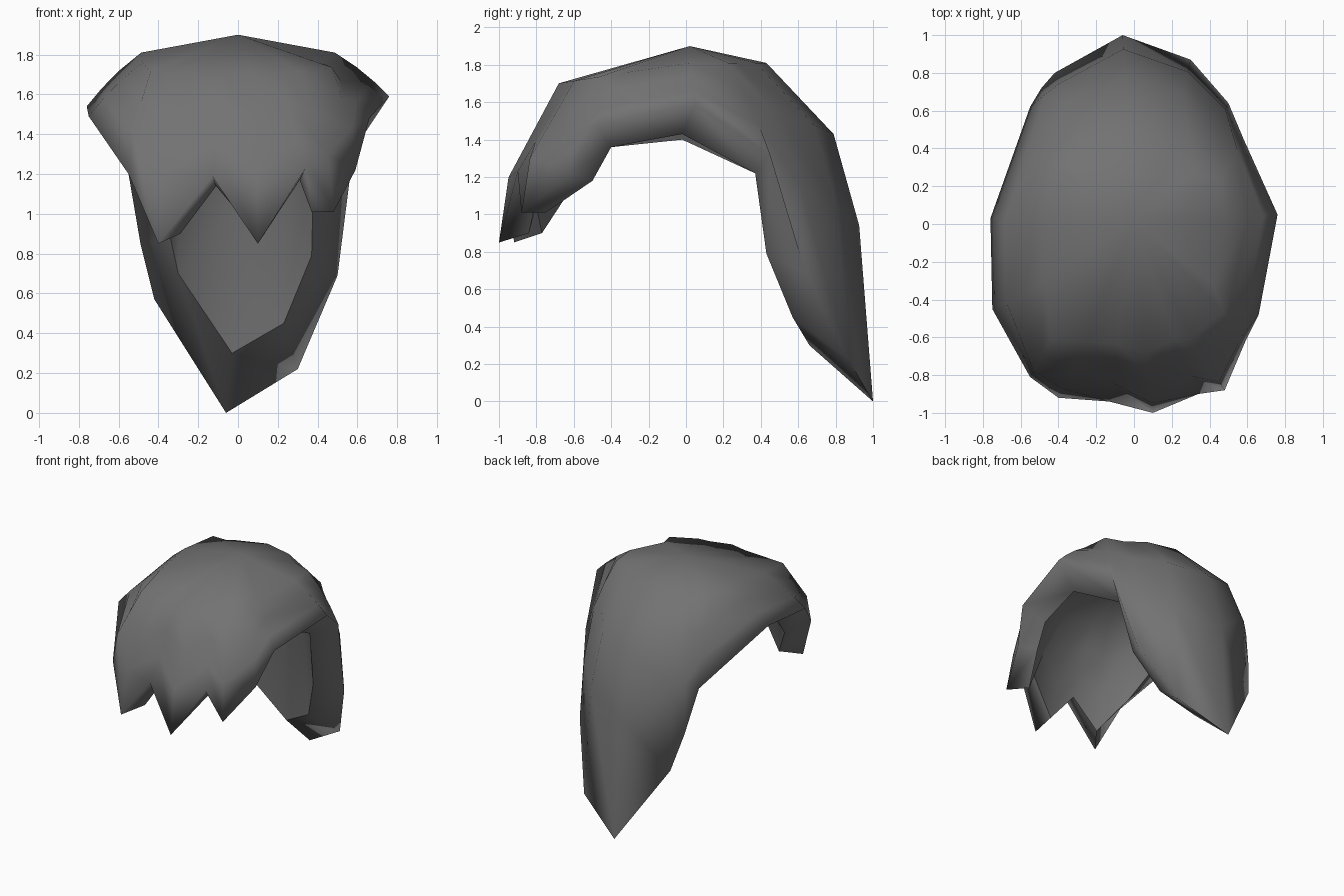
import bpy, bmesh
from mathutils import Vector

if "Cube" in bpy.data.objects:
    bpy.data.objects.remove(bpy.data.objects["Cube"])

# Outer hem of the hair, walking round from the centre fringe tip to the right
OUTER = [(.10, -1.0, .85), (.34, -.90, 1.23), (.48, -.88, 1.01), (.59, -.62, 1.22),
         (.66, -.48, 1.48), (.76, .05, 1.59), (.58, .45, 1.32), (.50, .64, .69),
         (.30, .87, .22), (-.06, 1.0, 0), (-.42, .80, .57), (-.49, .72, .85),
         (-.55, .62, 1.20), (-.76, .03, 1.54), (-.75, -.45, 1.49), (-.55, -.81, 1.20),
         (-.40, -.92, .85), (-.13, -.94, 1.19)]
# Matching inner hem, which gives the thickness of the locks
INNER = [(.09, -.84, .90), (.31, -.78, 1.17), (.37, -.75, 1.01), (.50, -.50, 1.18),
         (.51, -.40, 1.36), (.56, -.02, 1.43), (.38, .37, 1.22), (.37, .43, .79),
         (.23, .57, .45), (-.03, .66, .30), (-.30, .50, .70), (-.34, .42, .88),
         (-.37, .37, 1.22), (-.56, -.02, 1.40), (-.53, -.40, 1.36), (-.46, -.60, 1.16),
         (-.29, -.77, .90), (-.11, -.82, 1.14)]
# How each strand falls: (outward, downward) share at two points between crown and hem
FRINGE = [(.42, .295), (.84, .59)]
STRAIGHT = [(.33, .33), (.67, .67)]
SIDE = [(.40, .33), (.73, .67)]
NAPE = [(.63, .21), (.87, .48)]
CORNER = [(.56, .24), (.91, .58)]
FALL = [FRINGE, STRAIGHT, FRINGE, FRINGE, SIDE, SIDE, SIDE, CORNER, NAPE, NAPE,
        NAPE, CORNER, SIDE, SIDE, SIDE, FRINGE, FRINGE, STRAIGHT]


def strand(i, hem, drop):
    """Points from the crown outline down to one hem point."""
    x, y, z = hem
    # the crown outline is squared off at its four corners
    fx = .8 if i in (3, 6, 12, 15) else .64
    fy = (.75 if i in (3, 15) else .68) if y < 0 else (.5 if i in (6, 12) else .43)
    top = Vector((fx * x, fy * y, 1.81 - .16 * max(0, -fy * y) - drop))
    d = Vector(hem) - top
    mids = [top + Vector((d.x * out, d.y * out, d.z * down)) for out, down in FALL[i]]
    return [top] + mids + [Vector(hem)]


def shell(bm, hems, drop):
    """Dome of strands closed at the crown; returns its hem ring."""
    peak = bm.verts.new((0, .02, 1.90 - drop))
    cols = [[bm.verts.new(p) for p in strand(i, h, drop)] for i, h in enumerate(hems)]
    for a, b in zip(cols, cols[1:] + cols[:1]):
        bm.faces.new((peak, a[0], b[0]))
        for k in range(3):
            bm.faces.new((a[k], a[k + 1], b[k + 1], b[k]))
    return [c[-1] for c in cols]


# Hair: outer and inner shells joined along the hem
bm = bmesh.new()
outer = shell(bm, OUTER, 0)
inner = shell(bm, INNER, .1)
for i in range(len(outer)):
    j = (i + 1) % len(outer)
    bm.faces.new((outer[i], inner[i], inner[j], outer[j]))
bmesh.ops.recalc_face_normals(bm, faces=bm.faces[:])
# Crisp edge where the locks turn inside
for i in range(len(inner)):
    bm.edges.get((inner[i], inner[(i + 1) % len(inner)])).smooth = False
mesh = bpy.data.meshes.new("hair")
bm.to_mesh(mesh)
bm.free()
hair = bpy.data.objects.new("hair", mesh)
bpy.context.collection.objects.link(hair)

# Dark grey hair colour
grey = bpy.data.materials.new("dark_grey")
grey.diffuse_color = (.17, .17, .17, 1)
grey.use_nodes = True
grey.node_tree.nodes["Principled BSDF"].inputs["Base Color"].default_value = grey.diffuse_color
mesh.materials.append(grey)

# Smooth locks
bpy.context.view_layer.objects.active = hair
hair.select_set(True)
bpy.ops.object.shade_smooth_by_angle(angle=1.75, keep_sharp_edges=True)
